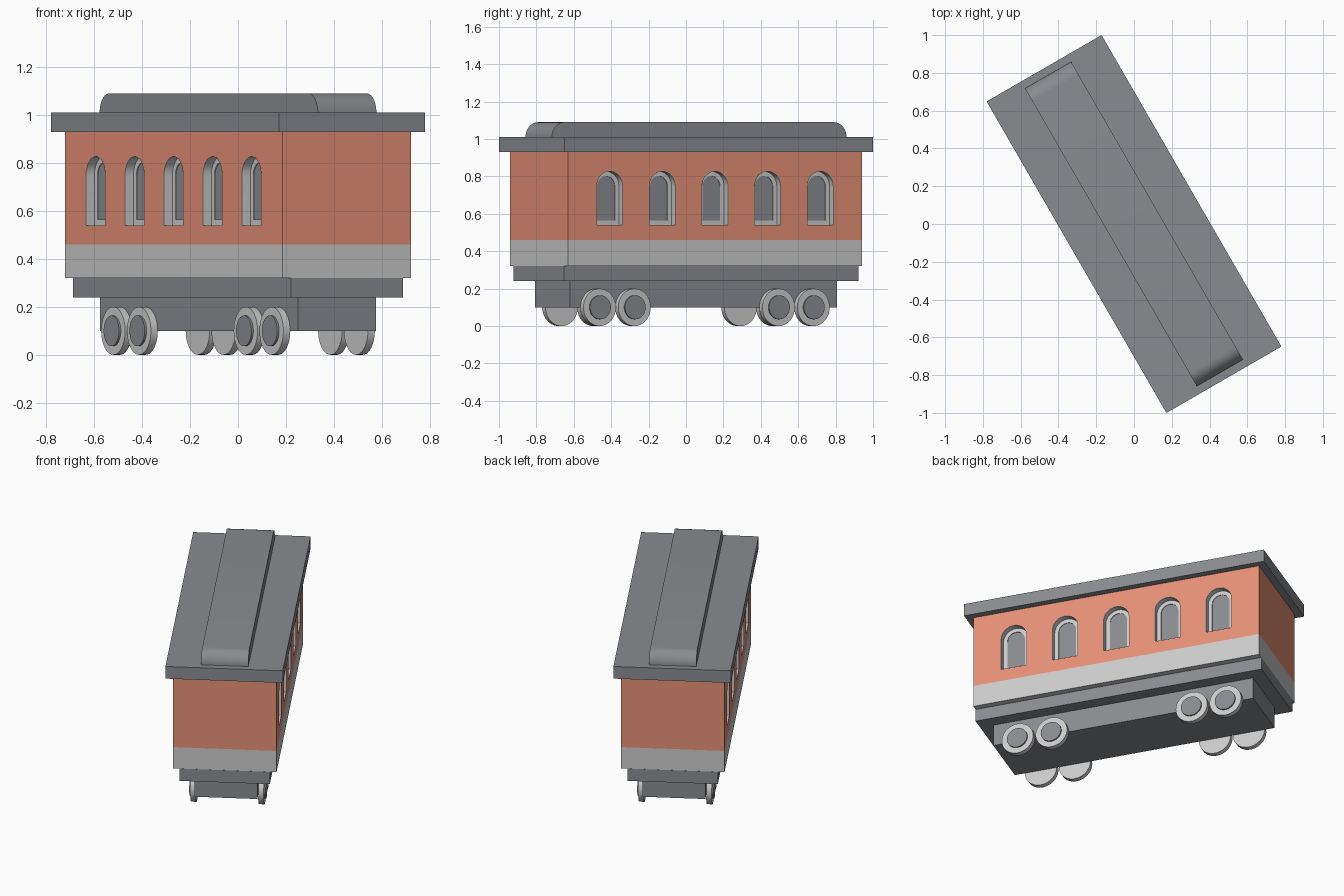
import bpy, bmesh, math
from mathutils import Matrix

if "Cube" in bpy.data.objects:
    bpy.data.objects.remove(bpy.data.objects["Cube"])

TURN = math.radians(30)   # the whole carriage is turned about z


def material(name, rgb):
    m = bpy.data.materials.new(name)
    m.diffuse_color = (*rgb, 1)
    m.use_nodes = True
    m.node_tree.nodes["Principled BSDF"].inputs["Base Color"].default_value = m.diffuse_color
    return m


ORANGE = material("orange_paint", (0.80, 0.28, 0.18))
DARK = material("dark_grey", (0.25, 0.26, 0.28))


def finish(name, bm, mat=None, smooth=False):
    bmesh.ops.recalc_face_normals(bm, faces=bm.faces)
    me = bpy.data.meshes.new(name)
    bm.to_mesh(me)
    bm.free()
    ob = bpy.data.objects.new(name, me)
    bpy.context.collection.objects.link(ob)
    ob.rotation_euler.z = TURN
    if mat:
        me.materials.append(mat)
    if smooth:
        bpy.ops.object.select_all(action='DESELECT')
        ob.select_set(True)
        bpy.context.view_layer.objects.active = ob
        bpy.ops.object.shade_smooth_by_angle(angle=math.radians(35))
    return ob


def box(name, hx, hy, z0, z1, mat=None):
    bm = bmesh.new()
    bmesh.ops.create_cube(bm, size=1, matrix=Matrix.Translation((0, 0, (z0 + z1) / 2))
                          @ Matrix.Diagonal((2 * hx, 2 * hy, z1 - z0, 1)))
    return finish(name, bm, mat)


def loft(bm, loops, closed=False):
    """Skin (x, yz-outline) loops; cap the ends or join last to first."""
    rings = [[bm.verts.new((x, y, z)) for y, z in pts] for x, pts in loops]
    n = len(rings[0])
    for a, b in zip(rings, rings[1:] + (rings[:1] if closed else [])):
        for i in range(n):
            j = (i + 1) % n
            bm.faces.new((a[i], a[j], b[j], b[i]))
    if not closed:
        bm.faces.new(rings[0])
        bm.faces.new(rings[-1])


def arch(w, y=0):
    """Round-topped window outline of half width w."""
    zb, zc, n = 0.62 - w, 0.747, 16
    return [(y - w, zb), (y + w, zb)] + [
        (y + w * math.cos(math.pi * i / n), zc + w * math.sin(math.pi * i / n))
        for i in range(n + 1)]


# Underframe, body and roof
box("chassis", 0.188, 0.825, 0.10, 0.24, DARK)
box("underframe", 0.27, 0.908, 0.24, 0.32, DARK)
box("lower_band", 0.31, 0.907, 0.32, 0.46)
body = box("body", 0.31, 0.907, 0.46, 0.93, ORANGE)
box("roof", 0.3515, 0.952, 0.93, 1.01, DARK)

# Raised roof with rounded ends
hy, r, n = 0.91, 0.08, 10
arc = [(hy - r + r * math.cos(math.pi / 2 * i / n), 1.01 + r * math.sin(math.pi / 2 * i / n))
       for i in range(n + 1)]
bm = bmesh.new()
outline = arc + [(-y, z) for y, z in reversed(arc)]
loft(bm, [(-0.141, outline), (0.141, outline)])
finish("raised_roof", bm, DARK, True)

# Five recessed arched windows on each long side
cut = bmesh.new()
for s, side in ((-1, "left"), (1, "right")):
    for k in range(5):
        y = (k - 2) * 0.325
        loft(cut, [(s * 0.255, arch(0.082, y)), (s * 0.35, arch(0.082, y))])
        frame = bmesh.new()
        section = [(0.083, 0.25), (0.083, 0.3105), (0.08, 0.3105),
                   (0.08, 0.27), (0.055, 0.27), (0.055, 0.25)]
        loft(frame, [(s * x, arch(w, y)) for w, x in section], True)
        finish(f"{side}_window_frame_{k + 1}", frame, None, True)
        pane = bmesh.new()
        loft(pane, [(s * 0.25, arch(0.056, y)), (s * 0.266, arch(0.056, y))])
        finish(f"{side}_window_pane_{k + 1}", pane, DARK)
cutter = finish("window_cutter", cut)
cutter.hide_render = True
cutter.display_type = 'WIRE'
mod = body.modifiers.new("window_openings", 'BOOLEAN')
mod.operation = 'DIFFERENCE'
mod.solver = 'EXACT'
mod.object = cutter
bpy.context.view_layer.objects.active = body
bpy.ops.object.modifier_apply(modifier=mod.name)
bpy.data.objects.remove(cutter)


def disc(name, radius, x0, x1, y, mat=None):
    bm = bmesh.new()
    bmesh.ops.create_cone(bm, cap_ends=True, segments=40, radius1=radius, radius2=radius,
                          depth=abs(x1 - x0),
                          matrix=Matrix.Translation(((x0 + x1) / 2, y, 0.1))
                          @ Matrix.Rotation(math.pi / 2, 4, 'Y'))
    finish(name, bm, mat, True)


# Wheels with raised dark hubs, in two pairs per side
for s, side in ((-1, "left"), (1, "right")):
    for k, y in enumerate((-0.66, -0.445, 0.445, 0.66)):
        disc(f"{side}_wheel_{k + 1}", 0.10, s * 0.187, s * 0.22, y)
        disc(f"{side}_hub_{k + 1}", 0.064, s * 0.20, s * 0.229, y, DARK)
